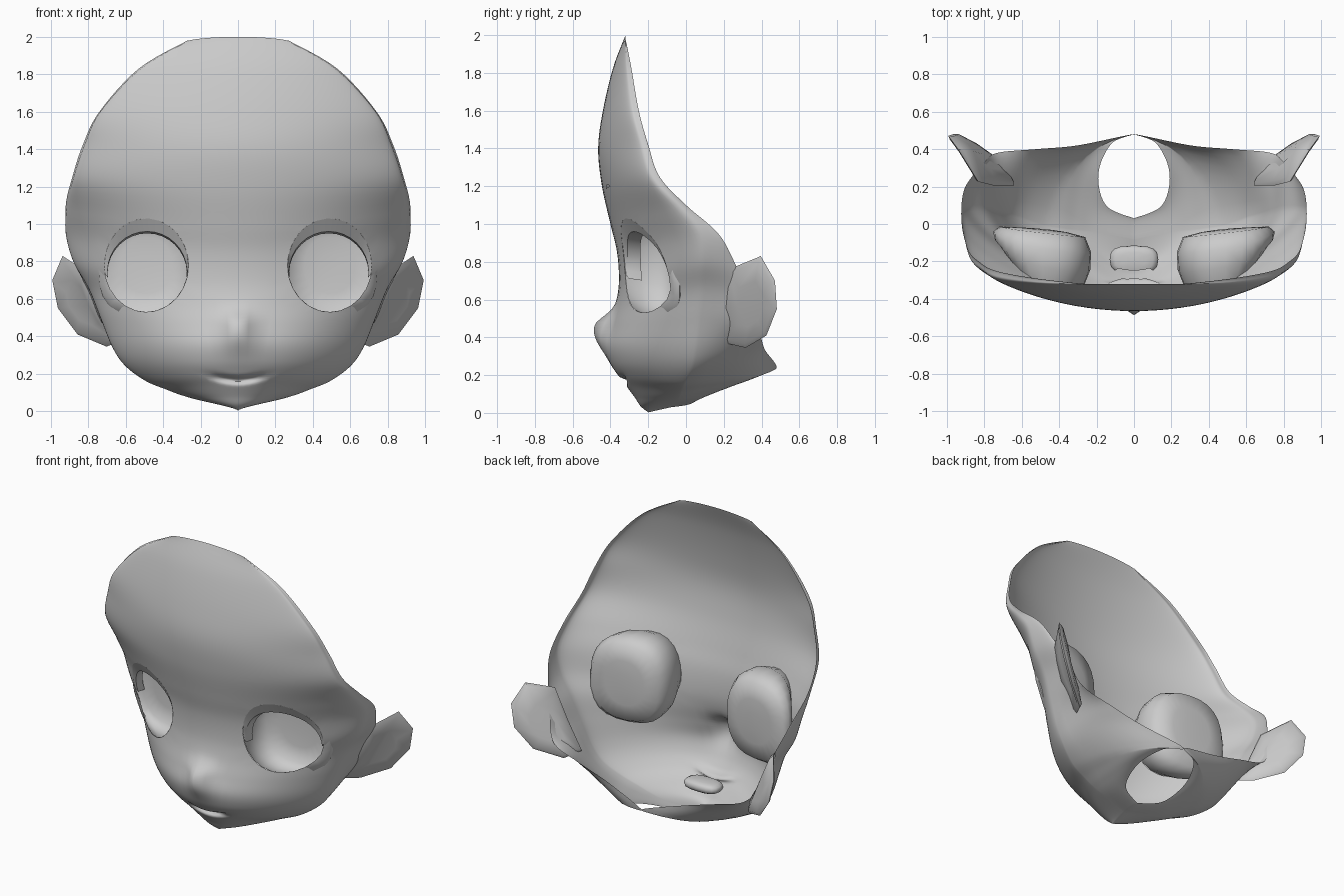
import bpy, bmesh, math
from mathutils import Vector
from mathutils.bvhtree import BVHTree

if "Cube" in bpy.data.objects:
    bpy.data.objects.remove(bpy.data.objects["Cube"], do_unlink=True)

grey = bpy.data.materials.new("plain grey")
grey.use_nodes = True
tone = (0.6, 0.6, 0.6, 1)
grey.diffuse_color = tone
grey.node_tree.nodes["Principled BSDF"].inputs["Base Color"].default_value = tone


def finish(name, bm, mirror=True, angle=60):
    """Turn a bmesh into a smooth, optionally mirrored part."""
    mesh = bpy.data.meshes.new(name)
    bm.to_mesh(mesh)
    bm.free()
    mesh.materials.append(grey)
    obj = bpy.data.objects.new(name, mesh)
    bpy.context.collection.objects.link(obj)
    if mirror:
        mod = obj.modifiers.new("mirror", 'MIRROR')
        mod.merge_threshold = 0.002
    bpy.ops.object.select_all(action='DESELECT')
    bpy.context.view_layer.objects.active = obj
    obj.select_set(True)
    bpy.ops.object.shade_smooth_by_angle(angle=math.radians(angle))


def bridge(bm, rows, closed=False):
    """Skin a list of vertex rows with quads."""
    for a, b in zip(rows, rows[1:]):
        n = len(a)
        for i in range(n if closed else n - 1):
            j = (i + 1) % n
            bm.faces.new((a[i], a[j], b[j], b[i]))


def spline(p, t):
    """Smooth interpolation through the rows of a table."""
    i = min(int(t), len(p) - 2)
    f = t - i
    a, b, c, d = (p[max(0, min(len(p) - 1, i + k))] for k in (-1, 0, 1, 2))
    return [q + f / 2 * (r - o + f * (2 * o - 5 * q + 4 * r - s + f * (3 * (q - r) + s - o)))
            for o, q, r, s in zip(a, b, c, d)]


# Head shell sections: front y, z; widest x, y, z; rear edge x, y, z
sections = [
    (-.32, 2, .26, -.32, 1.98, .27, -.32, 1.98),
    (-.385, 1.83, .52, -.31, 1.83, .53, -.29, 1.83),
    (-.44, 1.6, .735, -.28, 1.6, .74, -.25, 1.6),
    (-.465, 1.4, .82, -.23, 1.42, .83, -.2, 1.42),
    (-.445, 1.2, .88, -.17, 1.24, .885, -.14, 1.25),
    (-.4, 1, .915, -.02, 1.08, .92, 0, 1.1),
    (-.365, .85, .92, .08, .95, .91, .17, .95),
    (-.355, .7, .88, .1, .8, .86, .26, .79),
    (-.37, .58, .8, .1, .66, .8, .33, .62),
    (-.4, .46, .735, .08, .5, .73, .38, .46),
    (-.42, .36, .67, .06, .34, .52, .4, .39),
    (-.4, .27, .6, .04, .24, .3, .42, .33),
    (-.36, .2, .49, 0, .16, 0, .48, .245),
    (-.315, .14, .38, -.02, .115, .12, .43, .215),
    (-.27, .08, .3, -.03, .085, .19, .27, .155),
    (-.24, .035, .2, -.04, .06, .15, .1, .085),
    (-.2, .003, 0, -.08, .03, 0, .03, .05),
]


def sculpt(p):
    """Push out the nose and press in the mouth line."""
    x, y, z = p
    if y < -.15:
        rise = z - .46
        wide = .065 if rise > 0 else .065 - .2 * rise
        y -= .085 * math.exp(-(x / wide) ** 2 - (rise / (.07 if rise > 0 else .12)) ** 2)
        line = z - .165 - 1.5 * x * x
        y += .045 * math.exp(-(line / .015) ** 2 - (x / .13) ** 4)
    return Vector((x, y, z))


STEPS, FRONT, BACK = 6, 20, 8
bm = bmesh.new()
rows = []
for r in range((len(sections) - 1) * STEPS + 1):
    fy, fz, mx, my, mz, bx, by, bz = spline(sections, r / STEPS)
    mx, bx = max(mx, 0), max(bx, 0)
    pts = []
    for c in range(FRONT + 1):
        a = math.pi / 2 * c / FRONT
        k = .4 * (1 - math.cos(a)) + .6 * math.sin(a) ** 2
        pts.append(Vector((mx * math.sin(a), fy + (my - fy) * k, fz + (mz - fz) * k)))
    side, rear = pts[-1], Vector((bx, by, bz))
    corner = Vector((bx + (mx - bx) * .85, my + (by - my) * .85, (mz + bz) / 2))
    for c in range(1, BACK + 1):
        k = c / BACK
        pts.append(side.lerp(corner, k).lerp(corner.lerp(rear, k), k))
    rows.append([bm.verts.new(sculpt(p)) for p in pts])
bridge(bm, rows[::-1])
bm.normal_update()
tree = BVHTree.FromBMesh(bm)


def on_face(x, z):
    """Point of the face surface seen from the front."""
    hit = tree.ray_cast(Vector((x, -2, z)), Vector((0, 1, 0)))[0]
    return hit if hit else Vector((x, -.2, z))


# Eye openings: remove faces and fit the border to an oval
EYE_X, EYE_Z, EYE_W, EYE_H = .49, .78, .225, .25


def oval(a, s=1, power=1):
    c, d = math.cos(a), math.sin(a)
    return (EYE_X + EYE_W * s * math.copysign(abs(c) ** power, c),
            EYE_Z + EYE_H * s * math.copysign(abs(d) ** power, d))


def eye_offset(p):
    return (p.x - EYE_X) / EYE_W, (p.z - EYE_Z) / EYE_H


inside = [f for f in bm.faces if math.hypot(*eye_offset(f.calc_center_median())) < 1]
bmesh.ops.delete(bm, geom=inside, context='FACES')
for v in bm.verts:
    u, w = eye_offset(v.co)
    if v.is_boundary and math.hypot(u, w) < 1.3:
        v.co = on_face(*oval(math.atan2(w, u)))
bmesh.ops.dissolve_degenerate(bm, dist=.0005, edges=bm.edges)
finish("head_shell", bm)

# Eye sockets: squarish hollow bowls reaching back to a slanted plane
N = 24
bm = bmesh.new()
rings = []
for scale, depth, power in ((1, 0, 1), (1.14, .3, .85), (1.16, .65, .8),
                            (1.02, .94, .8), (.6, 1, .9), (.25, 1.02, 1)):
    ring = []
    for i in range(N):
        a = math.tau * i / N
        x, z = oval(a, scale, power)
        front = on_face(*oval(a, min(scale, 1))).y
        ring.append(bm.verts.new((x, front + (.1 * x - .08 - front) * depth, z)))
    rings.append(ring)
bridge(bm, rings, True)
bm.faces.new(rings[-1])
bmesh.ops.recalc_face_normals(bm, faces=bm.faces)
finish("eye_socket", bm)

# Upper eyelids: arched bands with a ledge turning inward
bm = bmesh.new()
lid = [[], [], []]
for i in range(19):
    a = math.pi * (i / 18 * 1.1 - .05)
    p = on_face(*oval(a, 1.01))
    x, z = EYE_X - .005 + .212 * math.cos(a), .745 + .215 * math.sin(a)
    q = Vector((x, on_face(x, z).y + .015, z))
    for ring, co in zip(lid, (p, q, q + Vector((0, .07, -.01)))):
        ring.append(bm.verts.new(co))
bridge(bm, lid[::-1])
finish("upper_eyelid", bm, angle=40)

# Eyebrows: hairline plates
bm = bmesh.new()
brow = [[], []]
for i in range(7):
    x = .27 + .14 * i / 6
    for ring, lift in zip(brow, (0, .02 * math.sin(math.pi * i / 6))):
        p = on_face(x, 1.185 + .1 * (x - .27) + lift)
        ring.append(bm.verts.new(p - Vector((0, .004, 0))))
bridge(bm, brow)
finish("eyebrow", bm)

# Ears: flat-fronted leaves swept outward, with a fuller back
outline = [(.84, .22, .76), (.945, .39, .83), (1, .465, .7), (.97, .475, .55),
           (.865, .42, .41), (.71, .31, .345), (.65, .2, .37), (.76, .2, .56)]
bm = bmesh.new()
centre = sum((Vector(p) for p in outline), Vector()) / len(outline)
rings = []
for scale, push in ((.5, .005), (.9, 0), (1, .01), (.9, .03), (.5, .045)):
    back = Vector((-.8, .6, 0)) * push
    rings.append([bm.verts.new(centre.lerp(Vector(p), scale) + back) for p in outline])
bridge(bm, rings, True)
bm.faces.new(rings[0])
bm.faces.new(rings[-1])
bmesh.ops.recalc_face_normals(bm, faces=bm.faces)
finish("ear", bm, angle=50)

# Mouth pocket: open boxy cup behind the lips
bm = bmesh.new()
bmesh.ops.create_uvsphere(bm, u_segments=16, v_segments=8, radius=1)
bmesh.ops.delete(bm, geom=[v for v in bm.verts if v.co.y < -.75], context='VERTS')
for v in bm.verts:
    x, y, z = (math.copysign(abs(c) ** .7, c) for c in v.co)
    v.co = Vector((x * .13, -.19 + y * .075, .16 + z * .035))
finish("mouth_pocket", bm, mirror=False)
